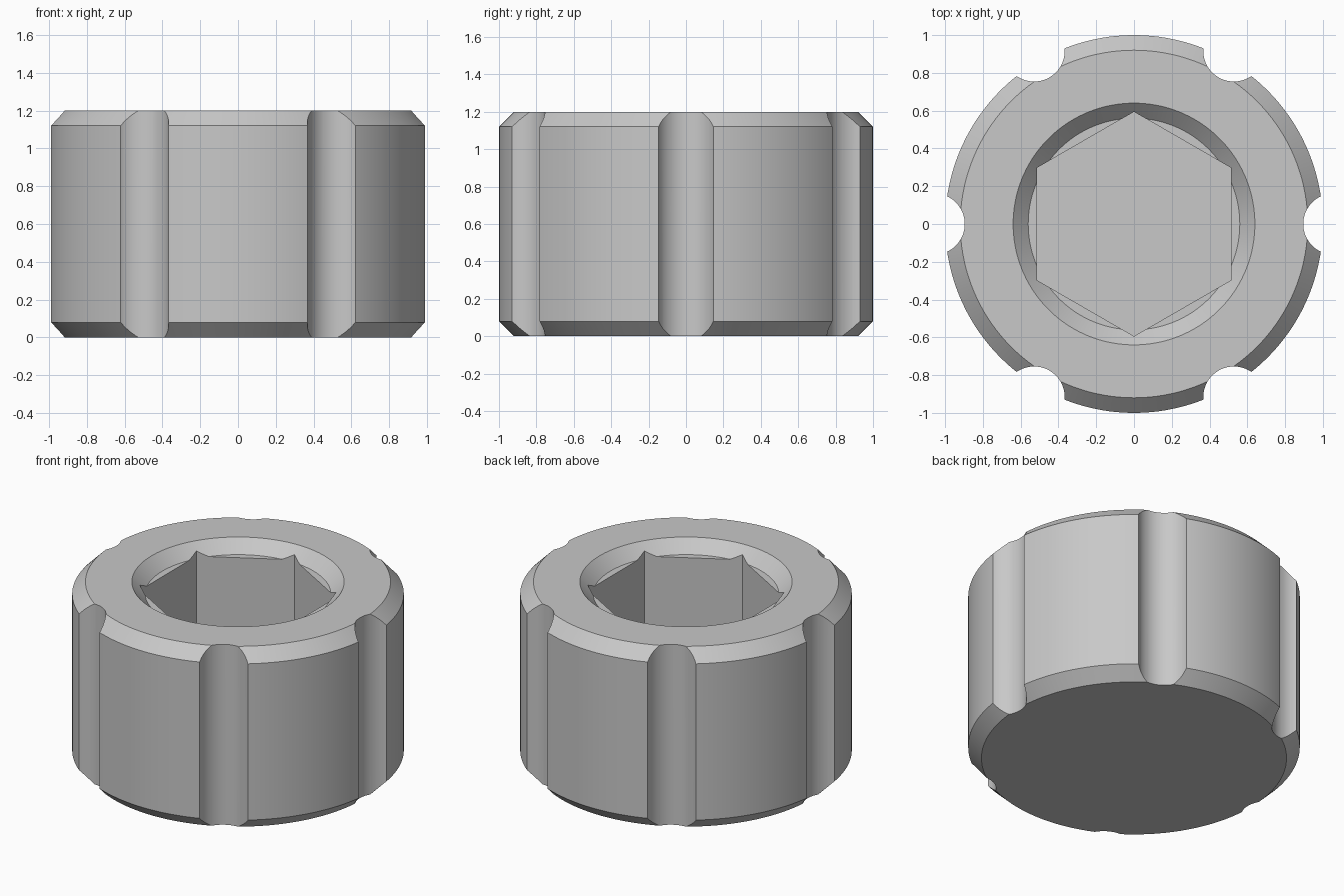
import bpy
import bmesh
from math import cos, sin, pi, radians
from mathutils import Matrix

HEIGHT = 1.2
CHAMFER = 0.08
SOCKET_FLOOR = 0.4

default = bpy.data.objects.get("Cube")
if default:
    bpy.data.objects.remove(default, do_unlink=True)

grey = bpy.data.materials.new("light grey")
grey.use_nodes = True
grey.diffuse_color = (0.58, 0.58, 0.58, 1)
grey.node_tree.nodes["Principled BSDF"].inputs["Base Color"].default_value = grey.diffuse_color


def finish(bm, name):
    """Turn a bmesh into a named grey object."""
    bmesh.ops.recalc_face_normals(bm, faces=bm.faces)
    mesh = bpy.data.meshes.new(name)
    bm.to_mesh(mesh)
    bm.free()
    mesh.materials.append(grey)
    obj = bpy.data.objects.new(name, mesh)
    bpy.context.collection.objects.link(obj)
    return obj


def lathe(name, profile, sides):
    """Revolve a closed profile, capping it with flat discs at both ends."""
    bm = bmesh.new()
    rings = [[bm.verts.new((r * cos(2 * pi * i / sides), r * sin(2 * pi * i / sides), z))
              for i in range(sides)] for r, z in profile]
    for low, high in zip(rings, rings[1:]):
        for i in range(sides):
            j = (i + 1) % sides
            bm.faces.new((low[i], low[j], high[j], high[i]))
    bm.faces.new(rings[0])
    bm.faces.new(rings[-1])
    return finish(bm, name)


def add_prism(bm, radius, sides, x, bottom, top, turn):
    """Add an upright prism at distance x, turned about the z axis."""
    place = (Matrix.Rotation(turn, 4, "Z")
             @ Matrix.Translation((x, 0, (bottom + top) / 2)))
    bmesh.ops.create_cone(bm, cap_ends=True, segments=sides, radius1=radius,
                          radius2=radius, depth=top - bottom, matrix=place)


def cut(target, cutter):
    """Subtract the cutter, then discard it."""
    cutter.hide_render = True
    mod = target.modifiers.new("cut", "BOOLEAN")
    mod.operation = "DIFFERENCE"
    mod.solver = "EXACT"
    mod.object = cutter
    bpy.context.view_layer.objects.active = target
    bpy.ops.object.modifier_apply(modifier=mod.name)
    bpy.data.objects.remove(cutter, do_unlink=True)


# Chamfered round body with a countersunk recess in the top
knob = lathe("knob_body", [
    (1 - CHAMFER, 0), (1, CHAMFER), (1, HEIGHT - CHAMFER), (1 - CHAMFER, HEIGHT),
    (0.64, HEIGHT), (0.56, HEIGHT - CHAMFER)], 144)

# Six rounded finger grooves around the side
bm = bmesh.new()
for k in range(6):
    add_prism(bm, 0.162, 64, 1.058, -0.1, HEIGHT + 0.1, radians(60 * k))
cut(knob, finish(bm, "groove_cutter"))

# Blind hexagonal socket with corners towards front and back
bm = bmesh.new()
add_prism(bm, 0.594, 6, 0, SOCKET_FLOOR, HEIGHT + 0.1, 0)
for v in bm.verts:
    # corners land on the y axis whichever way the primitive starts
    if abs(abs(v.co.x) - 0.594) < 0.01:
        bmesh.ops.rotate(bm, verts=bm.verts, matrix=Matrix.Rotation(radians(30), 3, "Z"))
        break
cut(knob, finish(bm, "socket_cutter"))

# Smooth round walls, crisp edges
bpy.ops.object.select_all(action="DESELECT")
knob.select_set(True)
bpy.context.view_layer.objects.active = knob
bpy.ops.object.shade_smooth_by_angle(angle=radians(25))
